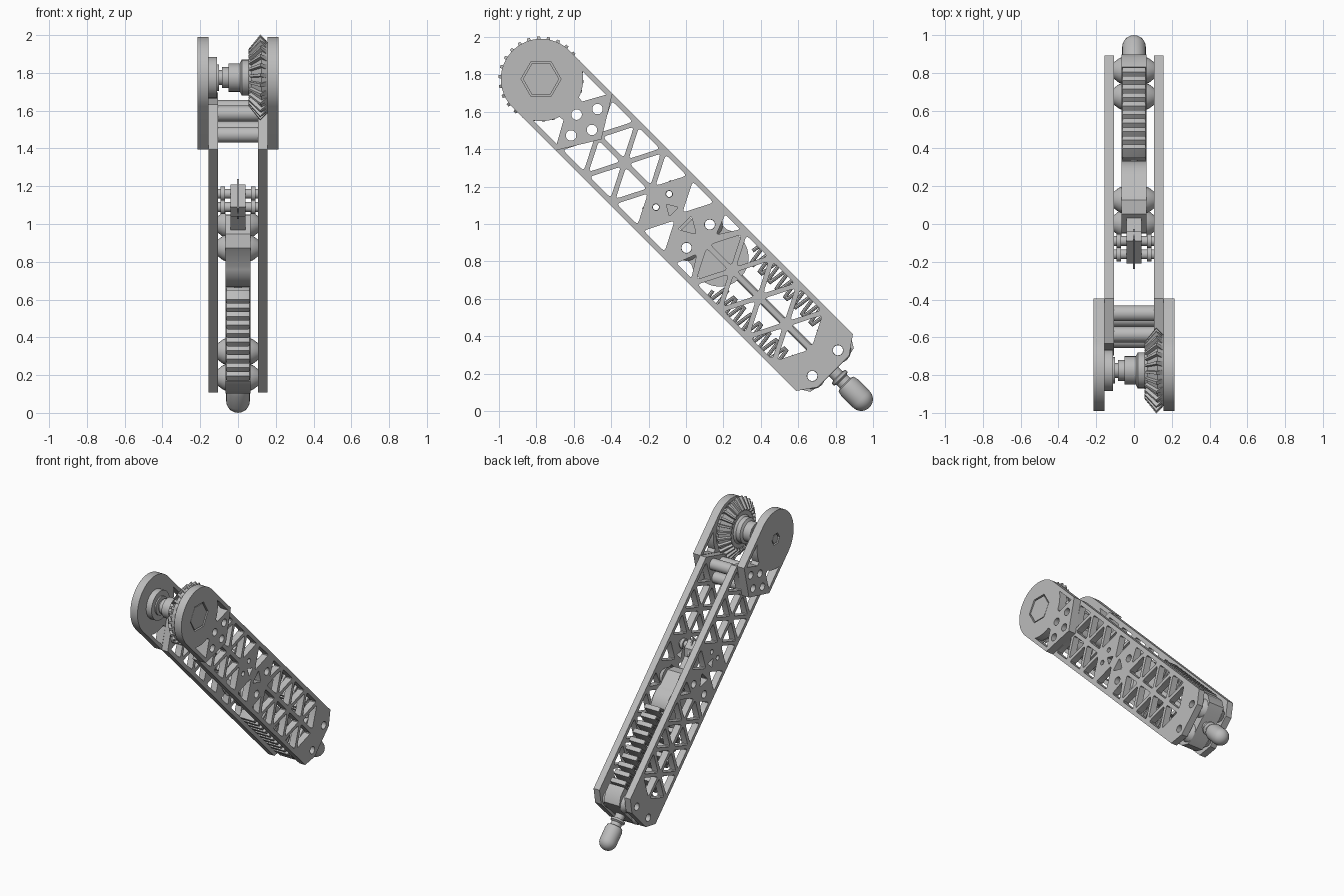
import bpy, bmesh
from math import sin, cos, pi, radians
from mathutils import Matrix, Vector

if "Cube" in bpy.data.objects:
    bpy.data.objects.remove(bpy.data.objects["Cube"])

metal = bpy.data.materials.new("grey_metal")
metal.use_nodes = True
metal.diffuse_color = (0.5, 0.5, 0.5, 1)
metal.node_tree.nodes["Principled BSDF"].inputs["Base Color"].default_value = (0.5, 0.5, 0.5, 1)

# Arm frame: u runs down the arm, v across it, w is world x; origin at the pivot
S = 0.5 ** 0.5
FRAME = Matrix(((0, 0, 1, 0), (S, S, 0, -0.775), (-S, S, 0, 1.775), (0, 0, 0, 1)))
HALF = 0.215          # half width of the arm
NODE, STEP, ROW = 0.633, 0.2035, 0.2   # triangle lattice


def add(name, mesh, smooth=False):
    mesh.transform(FRAME)
    mesh.materials.clear()
    mesh.materials.append(metal)
    ob = bpy.data.objects.new(name, mesh)
    bpy.context.collection.objects.link(ob)
    if smooth:
        bpy.ops.object.select_all(action='DESELECT')
        ob.select_set(True)
        bpy.context.view_layer.objects.active = ob
        bpy.ops.object.shade_smooth_by_angle(angle=radians(35))


def plate(name, loops, w0, w1, bevel=0.0, closed=True):
    """Extruded flat shape; inner loops become holes. Open paths become ribbons."""
    cu = bpy.data.curves.new(name, 'CURVE')
    cu.dimensions = '2D'
    cu.fill_mode = 'BOTH' if closed else 'NONE'
    cu.extrude = (w1 - w0) / 2 - bevel
    cu.bevel_depth, cu.bevel_resolution = bevel, 1
    for loop in loops:
        sp = cu.splines.new('POLY')
        sp.points.add(len(loop) - 1)
        for p, (u, v) in zip(sp.points, loop):
            p.co = (u, v, 0, 1)
        sp.use_cyclic_u = closed
    tmp = bpy.data.objects.new(name + "_path", cu)
    bpy.context.collection.objects.link(tmp)
    dg = bpy.context.evaluated_depsgraph_get()
    mesh = bpy.data.meshes.new_from_object(tmp.evaluated_get(dg))
    bpy.data.objects.remove(tmp)
    mesh.transform(Matrix.Translation((0, 0, (w0 + w1) / 2)))
    add(name, mesh, smooth=True)


def lathe(name, profile, at=(0, 0), along_arm=False, n=32):
    """Closed (radius, height) profile spun about w, or about u."""
    bm = bmesh.new()
    rings = []
    for k in range(n):
        c, s = cos(2 * pi * k / n), sin(2 * pi * k / n)
        rings.append([bm.verts.new((h, r * c, r * s) if along_arm else
                                   (at[0] + r * c, at[1] + r * s, h)) for r, h in profile])
    m = len(profile)
    for k in range(n):
        a, b = rings[k], rings[(k + 1) % n]
        for i in range(m):
            j = (i + 1) % m
            bm.faces.new((a[i], a[j], b[j], b[i]))
    bmesh.ops.remove_doubles(bm, verts=bm.verts, dist=1e-5)
    bmesh.ops.recalc_face_normals(bm, faces=bm.faces)
    mesh = bpy.data.meshes.new(name)
    bm.to_mesh(mesh)
    bm.free()
    add(name, mesh, smooth=True)


def tube(name, at, ro, ri, w0, w1):
    lathe(name, [(ro, w0), (ro, w1), (ri, w1), (ri, w0)], at, n=20)


def arc(u, v, r, a0=0, a1=360, n=20):
    full = abs(a1 - a0) == 360
    steps = [a0 + (a1 - a0) * k / (n if full else n - 1) for k in range(n)]
    return [(u + r * cos(radians(a)), v + r * sin(radians(a))) for a in steps]


def rounded(pts, scale=0.78, cut=0.12):
    """Shrink a polygon about its centre and round its corners."""
    pts = [Vector(p) for p in pts]
    mid = sum(pts, Vector((0, 0))) / len(pts)
    pts = [mid + (p - mid) * scale for p in pts]
    out = []
    for i, p in enumerate(pts):
        a = p.lerp(pts[i - 1], cut)
        b = p.lerp(pts[(i + 1) % len(pts)], cut)
        out += [a.lerp(p, t).lerp(p.lerp(b, t), t) for t in (0, 0.33, 0.67, 1)]
    return [tuple(p) for p in out]


def flip(loop):
    return [(u, -v) for u, v in loop]


# Bolt positions
clamp_bolts = [(0.269, 0), (0.385, 0), (0.327, 0.1), (0.327, -0.1)]
foot_bolts = [(2.148, 0.097), (2.148, -0.097)]
slider_bolts = [(1.188, 0.088), (1.188, -0.088)]
guide_bolts = [(0.919, 0.05), (0.919, -0.05)]

# Truss side plates
outline = [(0.2, 0), (0.325, -HALF), (2.143, -HALF), (2.21, -0.12),
           (2.21, 0.12), (2.143, HALF), (0.325, HALF)]
holes = [arc(*b, 0.028) for b in clamp_bolts + foot_bolts + slider_bolts]
holes += [arc(*b, 0.018, n=14) for b in guide_bolts]
holes += [rounded(arc(0.985, 0, 0.05, 60, 420, 3)), rounded(arc(1.115, 0, 0.075, 0, 360, 3))]
for k in range(-1, 7):
    u = NODE + STEP * k
    if k == 3:      # clipped cell beside the slider bolts
        edge_cell = rounded([(1.25, 0.07), (1.325, 0.187), (1.205, 0.187)], 0.95)
    else:
        edge_cell = rounded([(u, 0), (u + STEP / 2, ROW), (u - STEP / 2, ROW)])
    holes += [edge_cell, flip(edge_cell)]
    if k not in (1, 2):     # solid web in the middle
        mid_cell = rounded([(u, 0), (u + STEP, 0), (u + STEP / 2, ROW)])
        holes += [mid_cell, flip(mid_cell)]
for side, w in (("left", 0.105), ("right", -0.155)):
    plate(side + "_truss_plate", [outline] + holes, w, w + 0.05)

# Outer pivot plates with hexagonal hubs
ear = arc(0, 0, HALF, 90, 270, 32) + [(0.325, -HALF), (0.456, 0), (0.325, HALF)]
window = arc(0, 0, 0.225, 56, 19, 8) + [(0.24, 0.07), (0.305, 0.187)]
ear_holes = [window, flip(window)] + [arc(*b, 0.028) for b in clamp_bolts]
for side, w, inner, hub_r in (("left", 0.155, 0.15, 0.107), ("right", -0.215, -0.165, 0.045)):
    plate(side + "_pivot_plate", [ear, arc(0, 0, hub_r, 45, 405, 6)] + ear_holes, w, w + 0.06)
    plate(side + "_hex_hub", [arc(0, 0, hub_r - 0.01, 45, 405, 6)], w + 0.004, w + 0.056)
    plate(side + "_hub_backing", [arc(0, 0, hub_r + 0.02, n=24)], inner, inner + 0.015)

# Pivot shaft with bearing and collars
lathe("pivot_shaft", [(0, -0.158), (0.11, -0.158), (0.11, -0.11), (0.07, -0.11), (0.07, -0.1),
                      (0.04, -0.1), (0.04, -0.085), (0.055, -0.085), (0.055, -0.05),
                      (0.075, -0.05), (0.075, 0.01), (0.095, 0.02), (0.095, 0.055),
                      (0.11, 0.075), (0, 0.075)])

# Bevel gear
lathe("bevel_gear_body", [(0, 0.155), (0.19, 0.155), (0.207, 0.125), (0.14, 0.07), (0, 0.07)], n=52)
bm = bmesh.new()
TEETH = 26
for k in range(TEETH):
    a = 2 * pi * k / TEETH
    verts = []
    for r, h, half in ((0.195, 0.15, 0.07), (0.228, 0.118, 0.035),
                       (0.15, 0.055, 0.035), (0.13, 0.075, 0.07)):
        for d in (-half, half):
            verts.append(bm.verts.new((r * cos(a + d), r * sin(a + d), h)))
    bmesh.ops.convex_hull(bm, input=verts)
gear_mesh = bpy.data.meshes.new("bevel_gear_teeth")
bm.to_mesh(gear_mesh)
bm.free()
add("bevel_gear_teeth", gear_mesh)

# Cross tubes and conical spacers
for b in clamp_bolts:
    tube("clamp_standoff", b, 0.042, 0.028, -0.105, 0.105)
for b in guide_bolts:
    tube("guide_rod", b, 0.026, 0.016, -0.105, 0.105)
    for s in (-1, 1):
        tube("guide_collar", b, 0.038, 0.02, s * 0.08 - 0.012, s * 0.08 + 0.012)
for b in foot_bolts + slider_bolts:
    for s in (-1, 1):
        lathe("bolt_spacer", [(0.07, s * 0.065), (0.064, s * 0.08), (0.045, s * 0.105),
                              (0.027, s * 0.105), (0.027, s * 0.065)], b, n=24)

# Slider carriage, guide bracket and fin
carriage = [(1.1, -0.07), (1.15, -0.125)] + arc(1.35, 0, 0.155, -120, 120, 28) + [(1.15, 0.125), (1.1, 0.07)]
plate("slider_carriage", [carriage] + [arc(*b, 0.027) for b in slider_bolts], -0.065, 0.065)
guide_holes = [arc(*b, 0.017, n=14) for b in guide_bolts]
plate("guide_bracket", [[(0.885, -0.085), (0.955, -0.085), (1.0, -0.04), (1.12, -0.04), (1.12, 0.04),
                         (1.0, 0.04), (0.955, 0.085), (0.885, 0.085)]] + guide_holes, -0.04, 0.04)
plate("guide_fin", [[(0.87, -0.11), (1.0, -0.06), (1.0, 0.06), (0.87, 0.11)]] + guide_holes, -0.006, 0.006)

# Serpentine springs on both sides of the centre rod
for name, s in (("upper_spring", 1), ("lower_spring", -1)):
    path = []
    for i in range(161):
        t = i / 160
        wave = max(-1, min(1, 1.5 * sin(2 * pi * 10 * t)))
        path.append((1.45 + 0.64 * t, s * (0.15 + 0.05 * wave)))
    plate(name, [path], -0.065, 0.065, bevel=0.01, closed=False)
lathe("centre_rod", [(0, 1.4), (0.022, 1.4), (0.022, 2.1), (0, 2.1)], along_arm=True, n=20)

# Foot block and rounded foot
block = [(2.07, -0.2), (2.14, -0.2), (2.2, -0.165), (2.212, -0.11),
         (2.212, 0.11), (2.2, 0.165), (2.14, 0.2), (2.07, 0.2)]
plate("foot_block", [block] + [arc(*b, 0.027) for b in foot_bolts], -0.065, 0.065)
tip = [(0.0625 * cos(a * pi / 16), 2.421 + 0.0625 * sin(a * pi / 16)) for a in range(9)]
lathe("foot", [(0, 2.2), (0.035, 2.2), (0.035, 2.245), (0.052, 2.25), (0.052, 2.265), (0.038, 2.275),
               (0.04, 2.3), (0.055, 2.305), (0.0625, 2.33)] + tip, along_arm=True)
